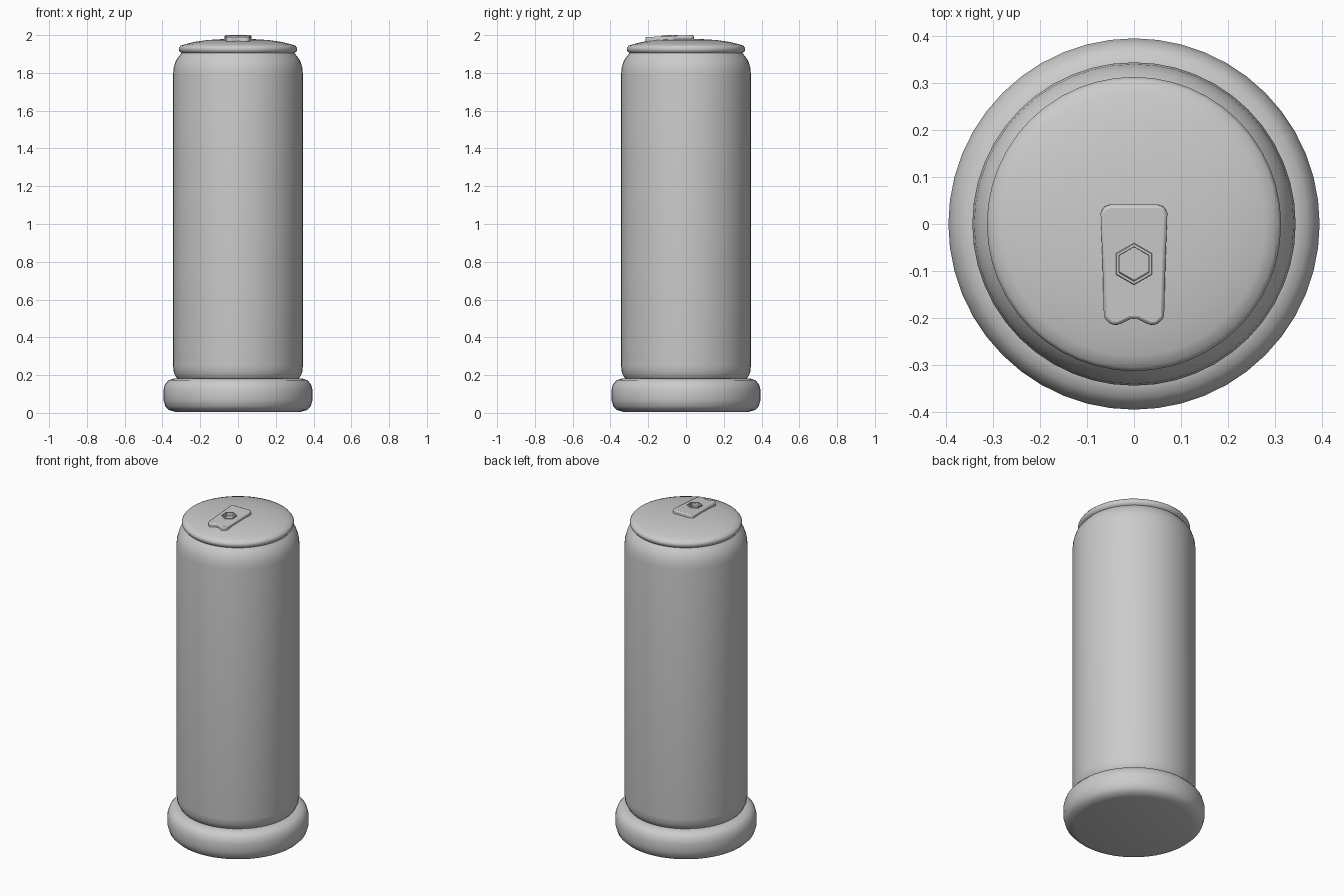
import bpy, bmesh, math
from mathutils import Matrix

if "Cube" in bpy.data.objects:
    bpy.data.objects.remove(bpy.data.objects["Cube"])


def finish(obj, angle=40):
    bpy.ops.object.select_all(action='DESELECT')
    obj.select_set(True)
    bpy.context.view_layer.objects.active = obj
    bpy.ops.object.shade_smooth_by_angle(angle=math.radians(angle))


def to_object(name, bm):
    bmesh.ops.recalc_face_normals(bm, faces=bm.faces[:])
    mesh = bpy.data.meshes.new(name)
    bm.to_mesh(mesh)
    bm.free()
    obj = bpy.data.objects.new(name, mesh)
    bpy.context.collection.objects.link(obj)
    return obj


def lathe(name, profile, steps=48):
    """Spin an (r, z) profile around z; r = 0 closes to a pole."""
    bm = bmesh.new()
    verts = [bm.verts.new((r, 0, z)) for r, z in profile]
    edges = [bm.edges.new(p) for p in zip(verts, verts[1:])]
    bmesh.ops.spin(bm, geom=verts + edges, cent=(0, 0, 0), axis=(0, 0, 1),
                   angle=math.tau, steps=steps, use_duplicate=False)
    bmesh.ops.remove_doubles(bm, verts=bm.verts[:], dist=1e-4)
    obj = to_object(name, bm)
    finish(obj)
    return obj


def prism(name, outline, z0, z1):
    """Extrude an (x, y) outline from z0 to z1."""
    bm = bmesh.new()
    face = bm.faces.new([bm.verts.new((x, y, z0)) for x, y in outline])
    new = bmesh.ops.extrude_face_region(bm, geom=[face])['geom']
    bmesh.ops.translate(bm, vec=(0, 0, z1 - z0),
                        verts=[v for v in new if isinstance(v, bmesh.types.BMVert)])
    return to_object(name, bm)


def hexagon(r, cy):
    return [(r * math.cos(math.tau * i / 6 + math.pi / 6),
             cy + r * math.sin(math.tau * i / 6 + math.pi / 6)) for i in range(6)]


# Thick rounded foot ring with a flat closed underside
lathe("base_ring", [(0, 0.005), (0.33, 0.005), (0.365, 0.015), (0.385, 0.035),
                    (0.395, 0.07), (0.395, 0.12), (0.387, 0.15), (0.368, 0.173),
                    (0.34, 0.182), (0.30, 0.182), (0, 0.182)])

# Tall can body with tucked bottom and rounded shoulder
lathe("can_body", [(0, 0.17), (0.31, 0.17), (0.328, 0.19), (0.34, 0.215),
                   (0.344, 0.25), (0.344, 1.79), (0.340, 1.83), (0.328, 1.867),
                   (0.311, 1.89), (0.298, 1.905), (0.29, 1.92), (0, 1.92)])

# Domed lid with a rolled rim
lathe("lid", [(0, 1.90), (0.285, 1.90), (0.304, 1.907), (0.313, 1.92),
              (0.313, 1.932), (0.305, 1.943), (0.28, 1.952), (0.23, 1.964),
              (0.16, 1.974), (0.08, 1.979), (0, 1.981)])

# Pull tab: notched plate with a hexagonal hole, tilted to follow the lid
half = [(0.008, -0.203), (0.035, -0.216), (0.05, -0.214), (0.064, -0.20),
        (0.067, -0.08), (0.071, 0.022), (0.065, 0.036), (0.05, 0.041)]
tab = prism("pull_tab", half + [(-x, y) for x, y in reversed(half)], 1.955, 1.995)
hole = prism("tab_hole_cutter", hexagon(0.036, -0.085), 1.979, 2.1)
hole.hide_render = True
hole.hide_viewport = False
hole.display_type = 'WIRE'
bevel = tab.modifiers.new("soft_edges", 'BEVEL')
bevel.width, bevel.segments = 0.007, 2
cut = tab.modifiers.new("hole", 'BOOLEAN')
cut.object, cut.operation, cut.solver = hole, 'DIFFERENCE', 'EXACT'
finish(tab)

# Raised hexagonal collar around the hole
bm = bmesh.new()
loops = [[bm.verts.new((x, y, z)) for x, y in hexagon(r, -0.085)]
         for r, z in ((0.047, 1.988), (0.043, 2.0), (0.037, 2.0), (0.035, 1.978))]
for a, b in zip(loops, loops[1:] + loops[:1]):
    for i in range(6):
        j = (i + 1) % 6
        bm.faces.new((a[i], a[j], b[j], b[i]))
collar = to_object("tab_collar", bm)

tilt = (Matrix.Translation((0, -0.085, 1.995)) @ Matrix.Rotation(math.radians(2.5), 4, 'X')
        @ Matrix.Translation((0, 0.085, -1.995)))
for obj in (tab, hole, collar):
    obj.data.transform(tilt)
